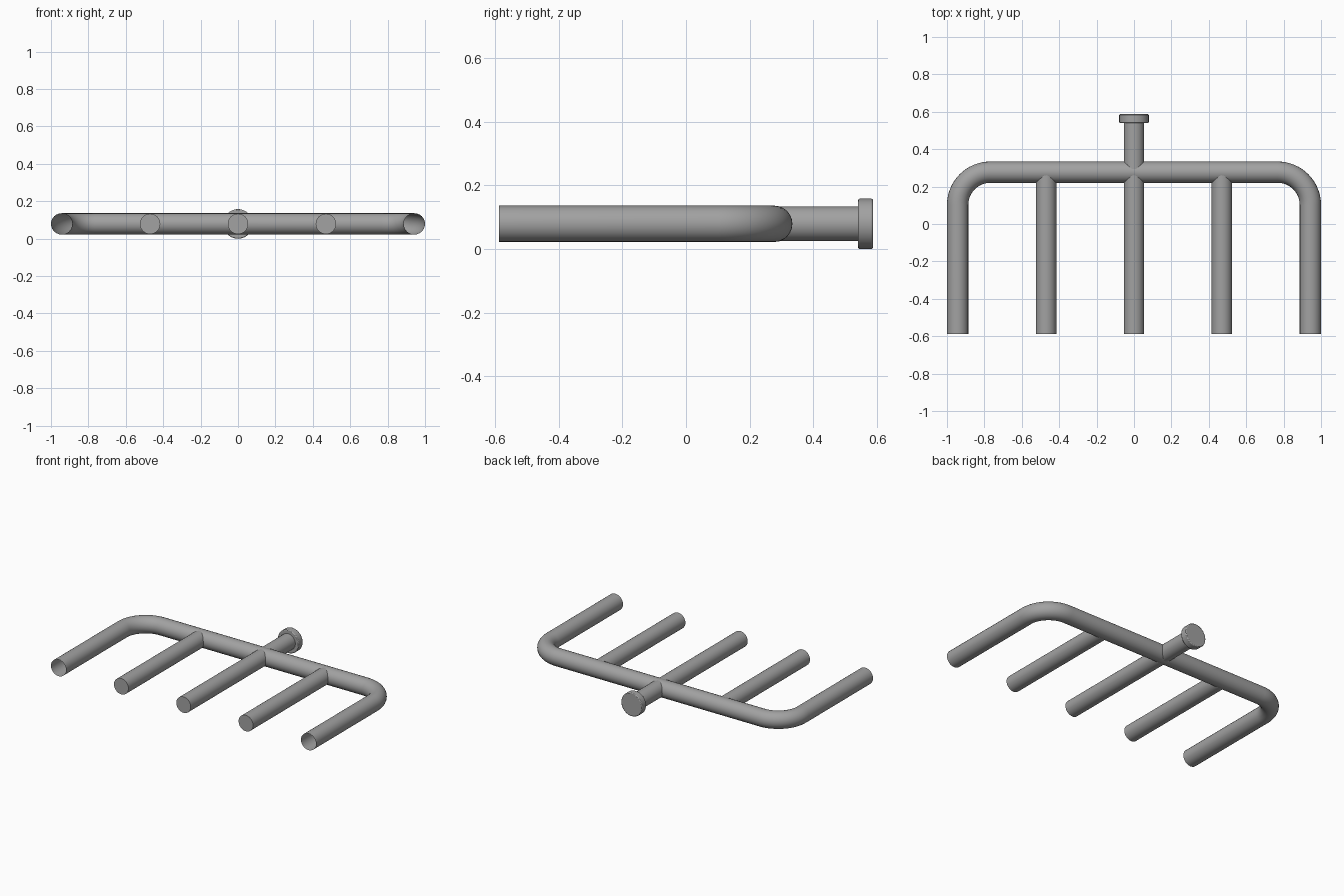
import bpy, math
from mathutils import Vector

if "Cube" in bpy.data.objects:
    bpy.data.objects.remove(bpy.data.objects["Cube"])

Z = 0.079          # height of all pipe axes
R_MAIN = 0.057     # header tube radius
R_PIPE = 0.0545    # branch pipe radius
Y_FRONT, Y_BAR, Y_BACK = -0.587, 0.277, 0.587
X_LEG, BEND = 0.943, 0.175

steel = bpy.data.materials.new("grey steel")
steel.diffuse_color = (0.36, 0.36, 0.36, 1)
steel.use_nodes = True
steel.node_tree.nodes["Principled BSDF"].inputs["Base Color"].default_value = steel.diffuse_color


def finish(obj, name):
    obj.name = name
    obj.data.materials.clear()
    obj.data.materials.append(steel)
    bpy.ops.object.select_all(action='DESELECT')
    obj.select_set(True)
    bpy.context.view_layer.objects.active = obj
    bpy.ops.object.shade_smooth_by_angle(angle=math.radians(35))


def pipe(name, x, y0, y1, r):
    """Closed cylinder lying along y."""
    bpy.ops.mesh.primitive_cylinder_add(vertices=48, radius=r, depth=y1 - y0,
                                        location=(x, (y0 + y1) / 2, Z),
                                        rotation=(math.pi / 2, 0, 0))
    obj = bpy.context.object
    finish(obj, name)
    return obj


# Bent header tube: half path with rounded corner, then mirrored
half = [(X_LEG, Y_FRONT)]
for i in range(17):
    a = math.pi / 2 * i / 16
    half.append((X_LEG - BEND + BEND * math.cos(a), Y_BAR - BEND + BEND * math.sin(a)))
path = half + [(-x, y) for x, y in reversed(half)]

curve = bpy.data.curves.new("header_tube", 'CURVE')
curve.dimensions = '3D'
curve.bevel_depth = R_MAIN
curve.bevel_resolution = 10
curve.use_fill_caps = False      # open ends
spline = curve.splines.new('POLY')
spline.points.add(len(path) - 1)
for p, (x, y) in zip(spline.points, path):
    p.co = (x, y, Z, 1)
tube = bpy.data.objects.new("header_tube", curve)
bpy.context.collection.objects.link(tube)
bpy.context.view_layer.objects.active = tube
tube.select_set(True)
bpy.ops.object.convert(target='MESH')
finish(bpy.context.object, "header_tube")

# Three inner branch pipes
for name, x in (("left_branch", -0.47), ("middle_branch", 0), ("right_branch", 0.47)):
    pipe(name, x, Y_FRONT, Y_BAR, R_PIPE)

# Inlet stub with end flange
pipe("inlet_stub", 0, Y_BAR, 0.56, R_PIPE)
flange = pipe("inlet_flange", 0, 0.54, Y_BACK, 0.079)
bev = flange.modifiers.new("edge_round", 'BEVEL')
bev.width = 0.005
bev.segments = 2
bev.limit_method = 'ANGLE'
